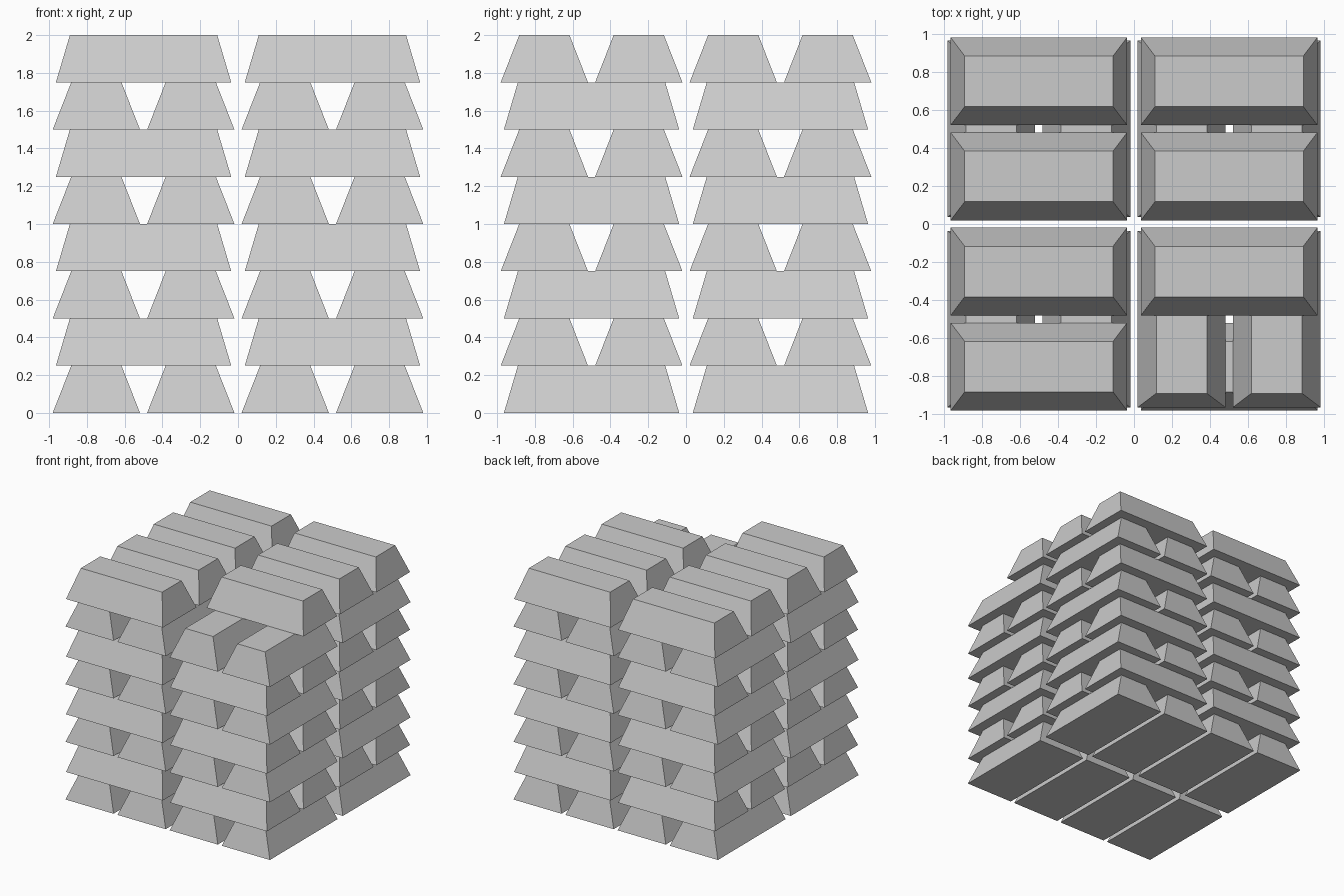
import bpy, bmesh
from mathutils import Vector

if "Cube" in bpy.data.objects:
    bpy.data.objects.remove(bpy.data.objects["Cube"])

H = 0.25                       # layer height
BASE = (0.464, 0.231)          # half length, half width at the bottom
TOP = (0.390, 0.133)           # half length, half width at the top

# One shared ingot mesh: a cube tapered into a low trapezoid, long along x
mesh = bpy.data.meshes.new("ingot")
bm = bmesh.new()
bmesh.ops.create_cube(bm, size=2)
for v in bm.verts:
    half = TOP if v.co.z > 0 else BASE
    v.co = Vector((v.co.x * half[0], v.co.y * half[1], H if v.co.z > 0 else 0))
bm.to_mesh(mesh)
bm.free()


def ingot(x, y, z, along_y):
    ob = bpy.data.objects.new("ingot", mesh)
    ob.location = (x, y, z)
    ob.rotation_euler.z = 1.5707963 if along_y else 0
    bpy.context.collection.objects.link(ob)


# Four stacks of eight criss-crossed layers, two ingots per layer
for cx in (-0.5, 0.5):
    for cy in (-0.5, 0.5):
        for layer in range(8):
            along_y = layer % 2 == 0
            for off in (-0.25, 0.25):
                # One ingot is missing from the top of the front right stack
                if layer == 7 and cx > 0 and cy < 0 and off < 0:
                    continue
                x = cx + (off if along_y else 0)
                y = cy + (0 if along_y else off)
                ingot(x, y, layer * H, along_y)
